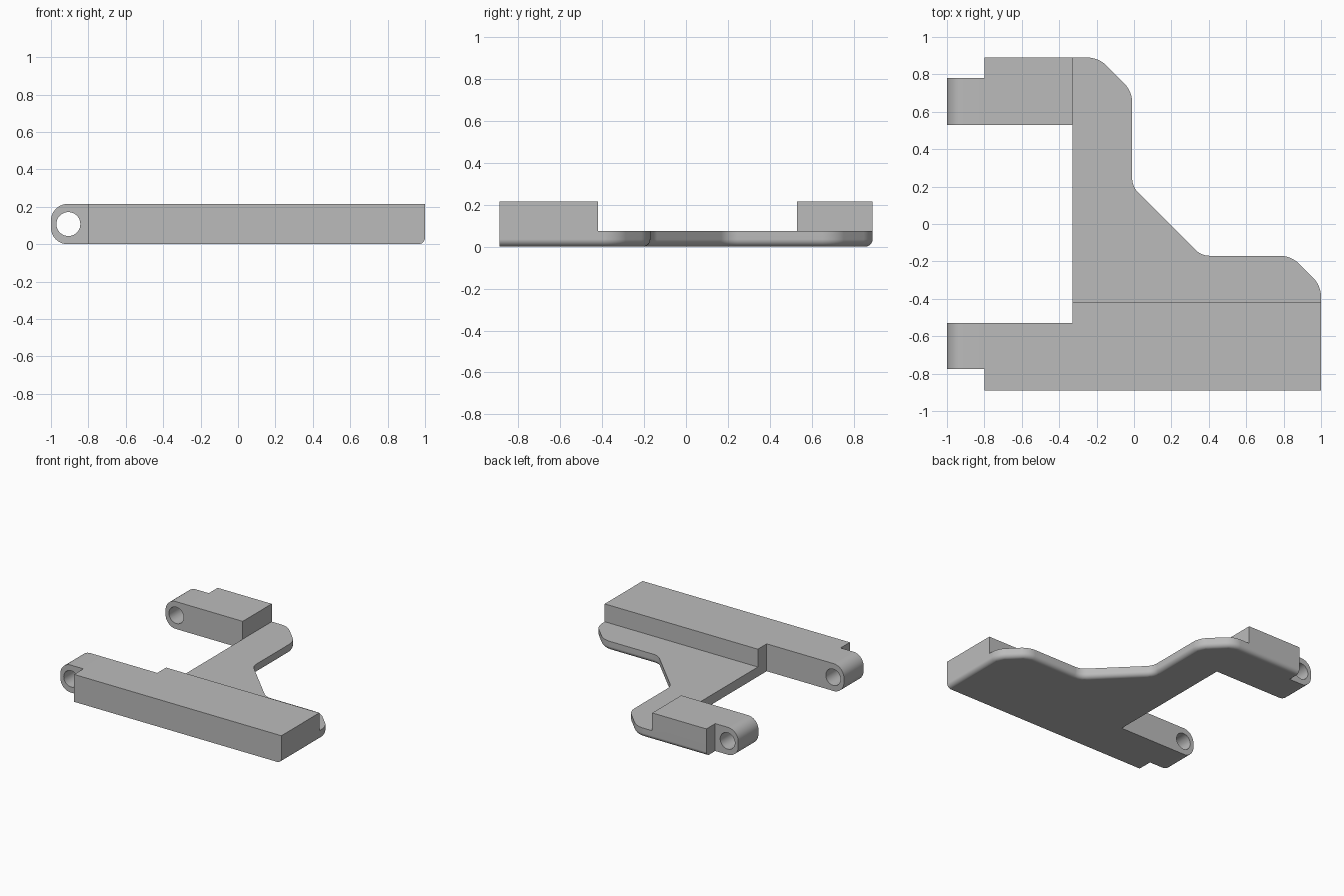
import bpy, bmesh, math
from mathutils import Vector

cube = bpy.data.objects.get("Cube")
if cube:
    bpy.data.objects.remove(cube)

TOP, PLATE, FRONT, BACK = 0.215, 0.075, -0.89, 0.89
HINGE_X, INNER_X, INNER_Y, BAR_Y = -0.8, -0.33, 0.53, -0.42

grey = bpy.data.materials.new("plain grey")
grey.use_nodes = True
grey.diffuse_color = (0.5, 0.5, 0.5, 1)
grey.node_tree.nodes["Principled BSDF"].inputs["Base Color"].default_value = grey.diffuse_color


def rounded(points, steps=6):
    """Turn (x, y, tangent length) corners into a path with arcs."""
    path = []
    for i, (x, y, t) in enumerate(points):
        p = Vector((x, y))
        if not t:
            path.append(p)
            continue
        u = (Vector(points[i - 1][:2]) - p).normalized()
        v = (Vector(points[(i + 1) % len(points)][:2]) - p).normalized()
        half = u.angle(v) / 2
        centre = p + (u + v).normalized() * t / math.cos(half)
        radius = t * math.tan(half)
        for k in range(steps + 1):
            d = (p + u * t - centre).lerp(p + v * t - centre, k / steps)
            path.append(centre + d.normalized() * radius)
    return path


def prism(bm, points, offset):
    """Extrude a closed 3D outline; return its two vertex rings and end face."""
    low = [bm.verts.new(p) for p in points]
    high = [bm.verts.new(Vector(p) + Vector(offset)) for p in points]
    bm.faces.new(low[::-1])
    end = bm.faces.new(high)
    for i in range(len(low)):
        bm.faces.new((low[i - 1], low[i], high[i], high[i - 1]))
    return low, high, end


def finish(bm, name):
    bmesh.ops.recalc_face_normals(bm, faces=bm.faces[:])
    mesh = bpy.data.meshes.new(name)
    bm.to_mesh(mesh)
    bm.free()
    obj = bpy.data.objects.new(name, mesh)
    bpy.context.collection.objects.link(obj)
    mesh.materials.append(grey)
    return obj


def activate(obj):
    bpy.ops.object.select_all(action='DESELECT')
    obj.select_set(True)
    bpy.context.view_layer.objects.active = obj


def smooth(obj):
    activate(obj)
    bpy.ops.object.shade_smooth_by_angle(angle=math.radians(30))
    obj.modifiers.new("flat face normals", 'WEIGHTED_NORMAL').keep_sharp = True


# Bracket: plate outline, rounded outer side first, then the square inner side
outer = rounded([
    (1, FRONT, 0), (1, BAR_Y, 0), (1, -0.33, 0.06), (0.84, -0.17, 0.06),
    (0.36, -0.17, 0.045), (-0.01, 0.2, 0.045), (-0.01, 0.71, 0.06),
    (-0.19, BACK, 0.06), (INNER_X, BACK, 0), (HINGE_X, BACK, 0)])
inner = [Vector(p) for p in (
    (HINGE_X, INNER_Y), (INNER_X, INNER_Y), (INNER_X, BAR_Y),
    (INNER_X, -INNER_Y), (HINGE_X, -INNER_Y), (HINGE_X, FRONT))]
bm = bmesh.new()
n = len(outer)
low, high, top = prism(bm, [(p.x, p.y, 0) for p in outer + inner], (0, 0, PLATE))

# Raised front bar and back hinge block
bmesh.utils.face_split(top, high[1], high[n + 2])
top = next(f for f in high[n - 2].link_faces if f.normal.z > 0.9 or
           all(abs(v.co.z - PLATE) < 1e-5 for v in f.verts))
bmesh.utils.face_split(top, high[n - 2], high[n + 1])
raised = [f for f in bm.faces if all(abs(v.co.z - PLATE) < 1e-5 for v in f.verts)
          and (all(v.co.y < BAR_Y + 0.001 for v in f.verts)
               or all(v.co.x < INNER_X + 0.001 for v in f.verts))]
caps = bmesh.ops.extrude_discrete_faces(bm, faces=raised)["faces"]
bmesh.ops.translate(bm, verts=list({v for f in caps for v in f.verts}),
                    vec=(0, 0, TOP - PLATE))

# Rounded lower edge along the outer side
rim = [bm.edges.get((low[i], low[i + 1])) for i in range(n - 1)]
bmesh.ops.recalc_face_normals(bm, faces=bm.faces[:])
bmesh.ops.bevel(bm, geom=rim, offset=0.035, segments=6, profile=0.5,
                affect='EDGES', clamp_overlap=False)
bmesh.ops.dissolve_limit(bm, angle_limit=0.01, verts=bm.verts[:], edges=bm.edges[:])
smooth(finish(bm, "bracket"))

# Hinge knuckles with pin holes
for name, y0, y1 in (("front_knuckle", -0.775, -INNER_Y),
                     ("back_knuckle", INNER_Y, 0.78)):
    bm = bmesh.new()
    side = rounded([(HINGE_X, 0, 0), (HINGE_X, TOP, 0),
                    (-1, TOP, 0.088), (-1, 0, 0.088)], 8)
    prism(bm, [(p.x, y0, p.y) for p in side], (0, y1 - y0, 0))
    knuckle = finish(bm, name)

    bm = bmesh.new()
    ring = [math.tau * k / 40 for k in range(40)]
    prism(bm, [(-0.907 + 0.064 * math.cos(a), y0 - 0.1, TOP / 2 + 0.064 * math.sin(a))
               for a in ring], (0, y1 - y0 + 0.2, 0))
    pin = finish(bm, "pin_hole_cutter")
    pin.hide_render = True
    cut = knuckle.modifiers.new("pin hole", 'BOOLEAN')
    cut.operation, cut.solver, cut.object = 'DIFFERENCE', 'EXACT', pin
    activate(knuckle)
    bpy.ops.object.modifier_apply(modifier=cut.name)
    bpy.data.objects.remove(pin)
    smooth(knuckle)
